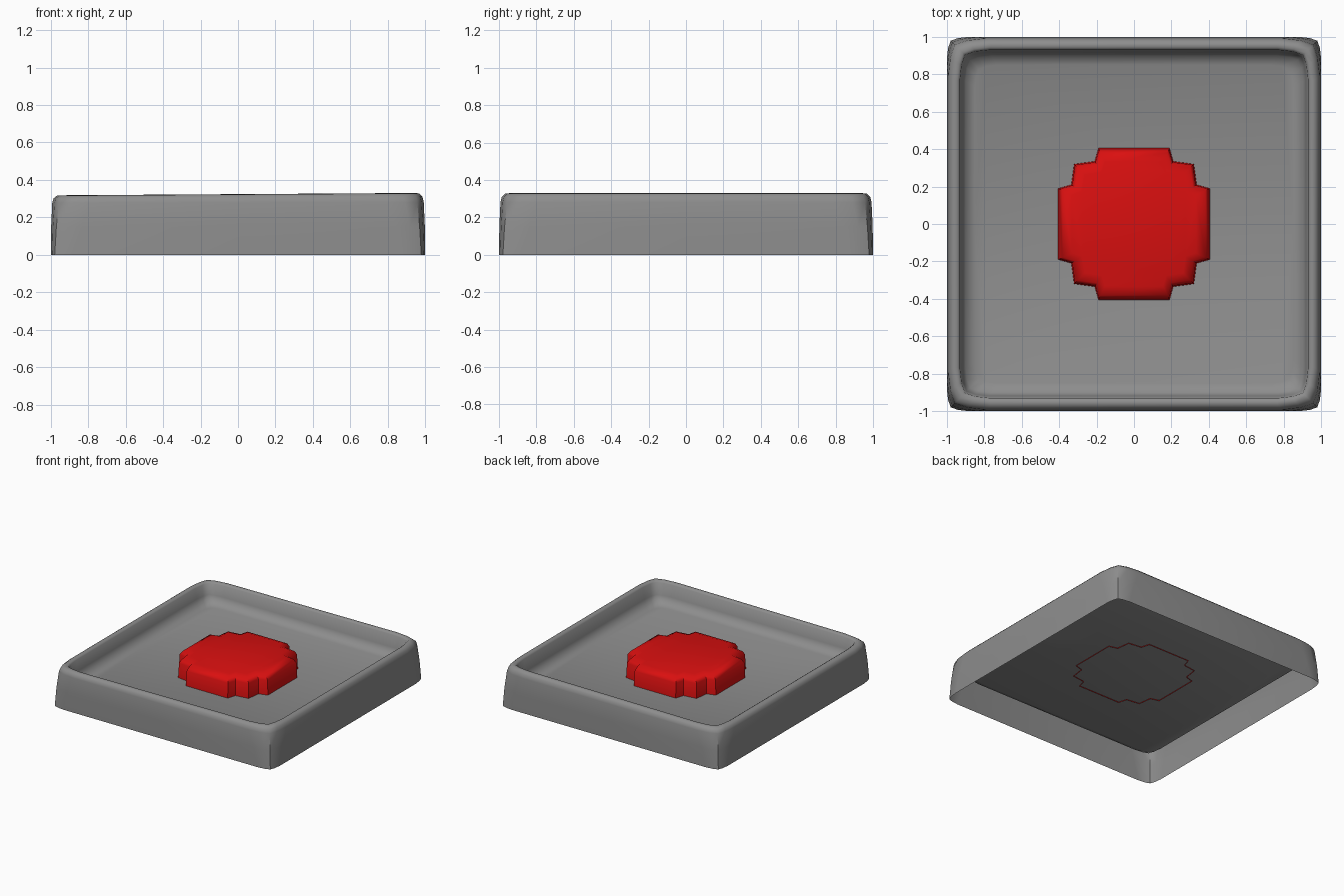
import bpy, bmesh, math

cube = bpy.data.objects.get("Cube")
if cube:
    bpy.data.objects.remove(cube, do_unlink=True)


def material(name, colour):
    m = bpy.data.materials.new(name)
    m.use_nodes = True
    m.diffuse_color = colour
    m.node_tree.nodes["Principled BSDF"].inputs["Base Color"].default_value = colour
    return m


def four_fold(quarter):
    """Repeat the points of one corner around all four corners."""
    pts = []
    for k in range(4):
        for x, y in quarter:
            for _ in range(k):
                x, y = -y, x
            pts.append((x, y))
    return pts


def loft(name, rings, mat, angle):
    """Skin a stack of closed rings and cap the last one."""
    bm = bmesh.new()
    loops = [[bm.verts.new(p) for p in ring] for ring in rings]
    n = len(loops[0])
    for a, b in zip(loops, loops[1:]):
        for i in range(n):
            j = (i + 1) % n
            bm.faces.new((a[i], a[j], b[j], b[i]))
    bm.faces.new(loops[-1])
    mesh = bpy.data.meshes.new(name)
    bm.to_mesh(mesh)
    bm.free()
    ob = bpy.data.objects.new(name, mesh)
    bpy.context.collection.objects.link(ob)
    mesh.materials.append(mat)
    bpy.ops.object.select_all(action="DESELECT")
    ob.select_set(True)
    bpy.context.view_layer.objects.active = ob
    bpy.ops.object.shade_smooth_by_angle(angle=math.radians(angle))
    return ob


grey = material("tray grey", (0.27, 0.27, 0.27, 1))
red = material("button red", (0.7, 0.005, 0.005, 1))


# Tray: outer wall, rounded rim, inner wall and floor as one open-bottomed skin
def tray_ring(half, z, cut):
    c = half - cut
    quarter = [(half, 0), (half, half - 2 * cut), (half - 0.12 * cut, c),
               (half - 0.35 * cut, half - 0.35 * cut),
               (c, half - 0.12 * cut), (half - 2 * cut, half)]
    lift = max(0, z - 0.27) * 0.12
    return [(x, y, z + lift * x) for x, y in four_fold(quarter)]


# half width, height, corner cut
profile = [(1, 0, 0.06), (0.998, 0.15, 0.08), (0.992, 0.28, 0.1), (0.985, 0.306, 0.1),
           (0.967, 0.322, 0.1), (0.945, 0.324, 0.09), (0.93, 0.312, 0.08),
           (0.918, 0.22, 0.07), (0.9, 0.175, 0.07), (0.85, 0.155, 0.06)]
loft("tray", [tray_ring(*p) for p in profile], grey, 50)

# Button: stepped round outline with a softly domed top
outline = four_fold([(0.405, -0.19), (0.405, 0.19), (0.335, 0.21),
                     (0.32, 0.32), (0.21, 0.335)])


def button_ring(scale, z):
    return [(x * scale, y * scale, z) for x, y in outline]


loft("button", [button_ring(s, z) for s, z in
                ((1, 0.15), (0.985, 0.275), (0.94, 0.302), (0.82, 0.318))], red, 50)
